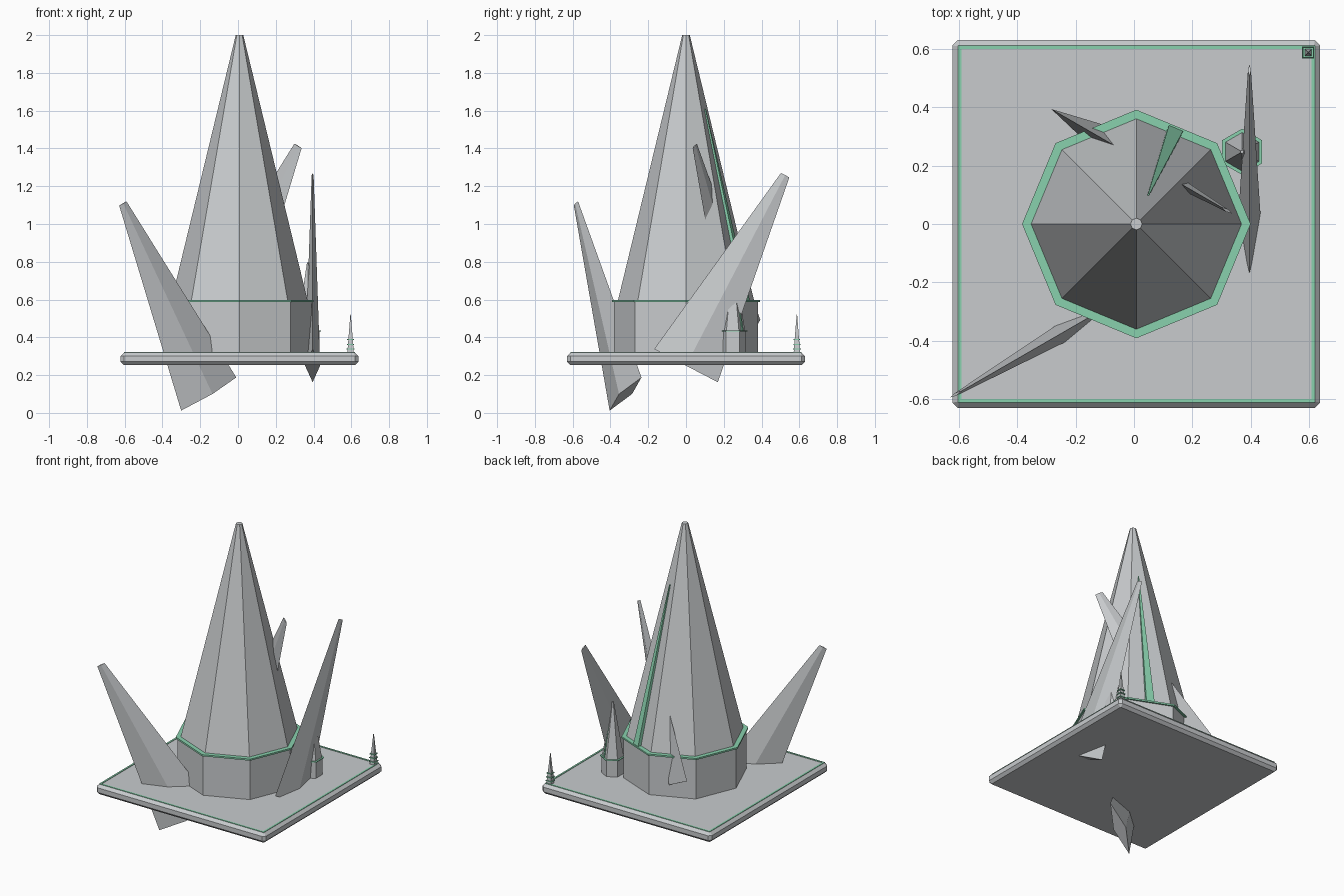
import bpy, bmesh
from math import cos, sin, pi, radians
from mathutils import Matrix, Vector

if "Cube" in bpy.data.objects:
    bpy.data.objects.remove(bpy.data.objects["Cube"], do_unlink=True)


def material(name, rgb):
    m = bpy.data.materials.new(name)
    m.use_nodes = True
    m.diffuse_color = (*rgb, 1)
    m.node_tree.nodes["Principled BSDF"].inputs["Base Color"].default_value = (*rgb, 1)
    return m


GREY = material("pale grey", (0.58, 0.60, 0.615))
GREEN = material("mint green", (0.25, 0.64, 0.42))


def loft(name, rings, mat, matrix=None):
    """Skin a closed solid through rings of points."""
    bm = bmesh.new()
    loops = [[bm.verts.new(p) for p in ring] for ring in rings]
    n = len(loops[0])
    for a, b in zip(loops, loops[1:]):
        for i in range(n):
            j = (i + 1) % n
            bm.faces.new((a[i], a[j], b[j], b[i]))
    bm.faces.new(loops[0][::-1])
    bm.faces.new(loops[-1])
    if matrix:
        bm.transform(matrix)
    bmesh.ops.recalc_face_normals(bm, faces=bm.faces)
    mesh = bpy.data.meshes.new(name)
    bm.to_mesh(mesh)
    bm.free()
    mesh.materials.append(mat)
    obj = bpy.data.objects.new(name, mesh)
    bpy.context.collection.objects.link(obj)
    return obj


def polygon(sides, r, z, start=0.0, flat=1.0):
    step = 2 * pi / sides
    return [(r * cos(start + i * step), flat * r * sin(start + i * step), z)
            for i in range(sides)]


def prism(name, mat, at, sides, start, *profile):
    """Stack of regular polygons given as (radius, height) pairs."""
    rings = [polygon(sides, r, z, start) for r, z in profile]
    return loft(name, rings, mat, Matrix.Translation((*at, 0)))


def spire_tower(name, at, sides, start, z0, z1, z2, body_r, ring_r, cone_r, tip_r,
                strip_angle, strip_top, strip_w, strip_out):
    lip = (ring_r - cone_r) * 0.35
    prism(name + "_body", GREY, at, sides, start, (body_r, z0), (body_r, z1 - lip))
    prism(name + "_rim", GREEN, at, sides, start, (ring_r, z1 - lip), (ring_r, z1))
    prism(name + "_spire", GREY, at, sides, start, (cone_r, z1), (tip_r, z2))

    # tapering rib lying on one face of the spire
    def section(z, w, out):
        r = cone_r + (tip_r - cone_r) * (z - z1) / (z2 - z1)
        a = r * cos(pi / sides)
        return [(a - 0.01, -w, z), (a + out, -w, z), (a + out, w, z), (a - 0.01, w, z)]
    loft(name + "_rib", [section(z1, strip_w, strip_out),
                         section(strip_top, strip_w * 0.1, strip_out * 0.3)], GREEN,
         Matrix.Translation((*at, 0)) @ Matrix.Rotation(strip_angle, 4, "Z"))


# Base slab with chamfered edges
CX = 0.008
half, cut, low, high = 0.629, 0.018, 0.253, 0.32


def square(h, z, c=0.0):
    """Square outline with clipped corners."""
    pts = []
    for sx, sy in ((1, 1), (-1, 1), (-1, -1), (1, -1)):
        pair = [(sx * h, sy * (h - c), z), (sx * (h - c), sy * h, z)]
        pts += pair if sx * sy > 0 else pair[::-1]
    return pts


loft("base_slab", [square(half - cut, low, 0.003), square(half, low + cut, cut),
                   square(half, high - cut, cut), square(half - cut, high, 0.003)],
     GREY, Matrix.Translation((CX, 0, 0)))

# Thin inlay strips around the slab top
for i in range(4):
    h, w = 0.611, 0.012
    ring = [(-h, h - w), (h, h - w), (h, h), (-h, h)]
    loft("slab_inlay_%d" % (i + 1),
         [[(x, y, z) for x, y in ring] for z in (high - 0.004, high + 0.003)], GREEN,
         Matrix.Translation((CX, 0, 0)) @ Matrix.Rotation(i * pi / 2, 4, "Z"))

# Main octagonal tower and small hexagonal tower
spire_tower("main_tower", (CX, 0), 8, 0, high, 0.597, 2.0, 0.38, 0.391, 0.36, 0.02,
            radians(67.5), 1.61, 0.026, 0.022)
spire_tower("small_tower", (0.37, 0.247), 6, pi / 6, high, 0.435, 0.795,
            0.07, 0.079, 0.066, 0.006, radians(60), 0.68, 0.008, 0.006)

# Corner beacon: slim square pyramid with three collars
corner = (0.596, 0.587)
prism("beacon", GREY, corner, 4, pi / 4, (0.024, high), (0.002, 0.52))
for i in range(3):
    z, r = 0.335 + 0.025 * i, 0.029 - 0.002 * i
    prism("beacon_collar_%d" % (i + 1), GREEN, corner, 4, pi / 4, (r, z), (r, z + 0.006))

# Three flattened leaning shards, each turned a third of a circle
shards = {"right_shard": ((-0.155, -0.32, 0.10), 210),
          "left_shard": ((0.395, 0.0, 0.25), 90),
          "back_shard": ((-0.137, 0.309, 0.405), -30)}
for name, (base, angle) in shards.items():
    loft(name, [polygon(4, 0.19, 0, 0, 0.21), polygon(4, 0.025, 1.137, 0, 0.21)], GREY,
         Matrix.Translation(Vector(base)) @ Matrix.Rotation(radians(angle), 4, "Z")
         @ Matrix.Rotation(radians(27.5), 4, "Y"))
